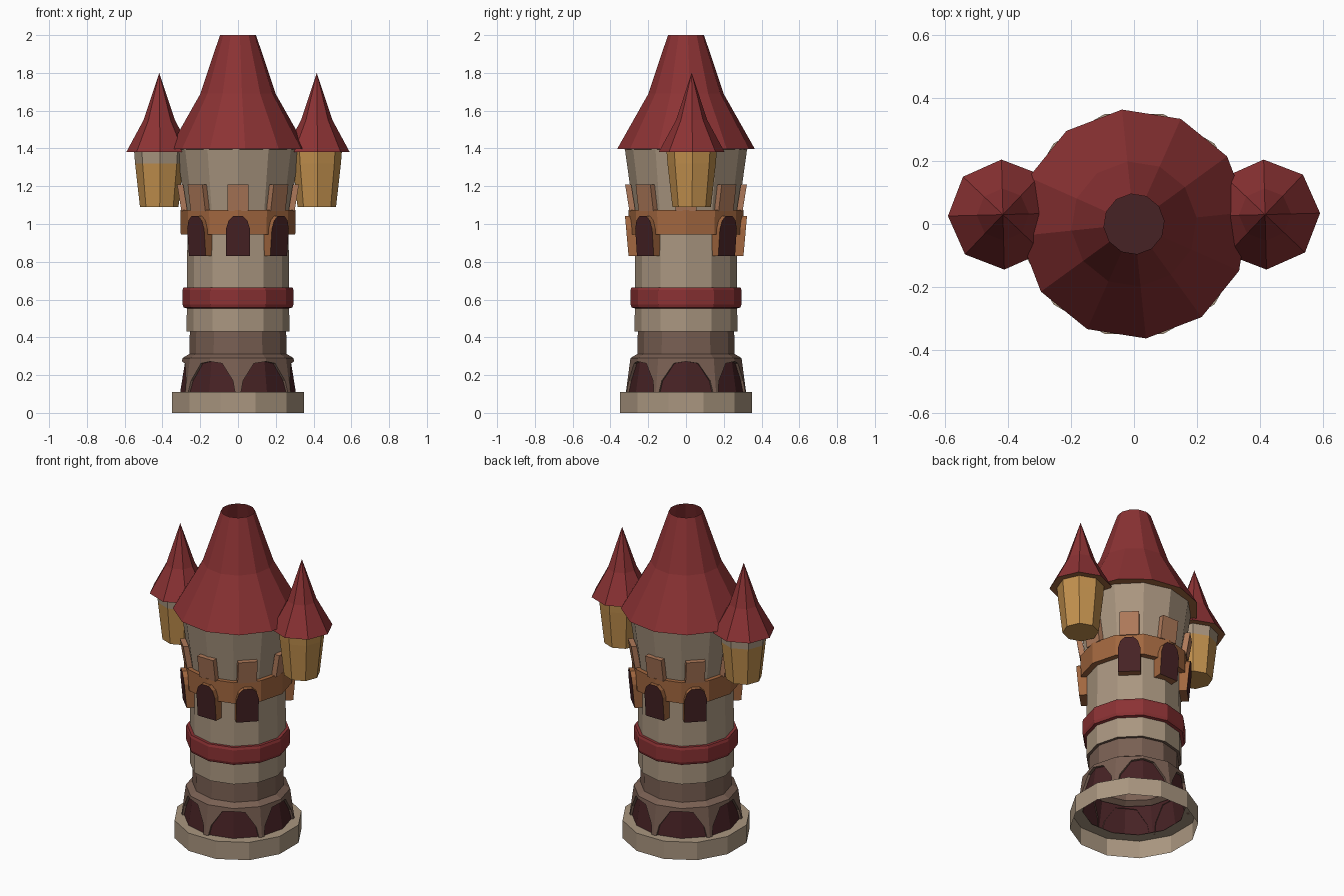
import bpy, bmesh, math

if "Cube" in bpy.data.objects:
    bpy.data.objects.remove(bpy.data.objects["Cube"])

def mat(name, rgb):
    m = bpy.data.materials.new(name)
    m.diffuse_color = (*rgb, 1)
    m.use_nodes = True
    m.node_tree.nodes["Principled BSDF"].inputs["Base Color"].default_value = m.diffuse_color
    return m

STONE = mat("beige stone", (.40, .305, .215))
BROWN = mat("brown stone", (.19, .115, .085))
RED = mat("roof red", (.26, .032, .034))
ORANGE = mat("orange wood", (.36, .135, .05))
MERLON = mat("light clay", (.42, .19, .10))
YELLOW = mat("ochre", (.54, .28, .075))
DARK = mat("dark maroon", (.062, .016, .018))

def finish(name, bm, mats):
    me = bpy.data.meshes.new(name)
    bm.to_mesh(me)
    bm.free()
    for m in mats:
        me.materials.append(m)
    ob = bpy.data.objects.new(name, me)
    bpy.context.collection.objects.link(ob)
    return ob

def polar(r, deg, z, c=(0, 0)):
    a = math.radians(deg)
    return (c[0] + r * math.cos(a), c[1] + r * math.sin(a), z)

def lathe(name, profile, n, mats, seg=None, offset=0, c=(0, 0)):
    """Spin (r, z) points upward; seg gives the material slot of each band."""
    bm = bmesh.new()
    rings = []
    for r, z in profile:
        if r == 0:
            rings.append([bm.verts.new((c[0], c[1], z))] * n)
        else:
            rings.append([bm.verts.new(polar(r, offset + 360 * i / n, z, c)) for i in range(n)])
    for k in range(len(rings) - 1):
        a, b = rings[k], rings[k + 1]
        for i in range(n):
            j = (i + 1) % n
            vs = list(dict.fromkeys((a[i], a[j], b[j], b[i])))
            f = bm.faces.new(vs)
            f.material_index = seg[k] if seg else 0
    return finish(name, bm, mats)

# Base ring, open underneath
lathe("base_ring", [(.362, 0), (.362, .11), (.29, .11)], 12, [STONE], offset=15)

# Dark recess behind the arches
lathe("arch_recess", [(.306, .11), (.278, .285)], 12, [DARK])

# Six-bay arcade: frame faces above each opening, with reveals
bm = bmesh.new()
cols = [(-30, .11), (-27, .11), (-25, .17), (-13, .262), (0, .272), (13, .262), (25, .17), (27, .11), (30, .11)]

def arch_r(deg, z, inner=False):
    # radius of a 12-sided drum at this angle
    flat = math.cos(math.radians(15)) / math.cos(math.radians(deg % 30 - 15))
    t = (z - .11) / .18
    return ((.300 - .028 * t) if inner else (.318 - .024 * t)) * flat

for k in range(6):
    prev = None
    for d, z in cols:
        ang = d + 60 * k
        cur = [bm.verts.new(polar(arch_r(d, zz, inn), ang, zz))
               for zz, inn in ((z, False), (.29, False), (z, True))]
        if prev:
            bm.faces.new((prev[0], cur[0], cur[1], prev[1]))
            bm.faces.new((prev[2], cur[2], cur[0], prev[0]))
        prev = cur
bmesh.ops.remove_doubles(bm, verts=bm.verts, dist=.0005)
finish("arcade", bm, [BROWN])

# Tower shaft
lathe("lower_shaft", [(.294, .29), (.258, .312), (.255, .43), (.272, .43)], 12, [BROWN])
lathe("shaft", [(.272, .43), (.268, .95)], 12, [STONE])
lathe("red_band", [(.268, .553), (.288, .558), (.294, .575), (.294, .65), (.288, .665), (.266, .665)], 12, [RED])
lathe("parapet_ring", [(.266, .945), (.303, .945), (.305, 1.075), (.275, 1.075)], 12, [ORANGE])
lathe("upper_wall", [(.278, 1.07), (.324, 1.4)], 12, [STONE])

# Main roof: flared, open at the tip, timber soffit and dark floor inside
lathe("main_roof", [(.315, 1.395), (.366, 1.398), (.2, 1.69), (.096, 2.0)], 12,
      [ORANGE, RED], [0, 1, 1], offset=6)
lathe("roof_floor", [(0, 1.41), (.32, 1.41)], 12, [DARK], offset=6)

def prism(name, outline, deg, r_in, r_out, mats, front_slot):
    """Extrude a (side, z) outline outward along a radius; radii depend on z."""
    a = math.radians(deg)
    bm = bmesh.new()

    def ring(rf):
        return [bm.verts.new((rf(z) * math.cos(a) - u * math.sin(a),
                              rf(z) * math.sin(a) + u * math.cos(a), z)) for u, z in outline]
    back, front = ring(r_in), ring(r_out)
    bm.faces.new(front).material_index = front_slot
    bm.faces.new(back[::-1])
    n = len(outline)
    for i in range(n):
        j = (i + 1) % n
        bm.faces.new((back[i], back[j], front[j], front[i]))
    bmesh.ops.recalc_face_normals(bm, faces=bm.faces)
    finish(name, bm, mats)

half = [(.063, .83), (.063, .975), (.05, 1.018), (.025, 1.042)]
window = half + [(-u, z) for u, z in reversed(half)]
block = [(.055, 1.07), (.055, 1.208), (-.055, 1.208), (-.055, 1.07)]

for k in range(8):
    deg = 45 * k
    # Leaning merlon plates on the parapet
    prism("merlon", block, deg, lambda z: .268 + (z - 1.07) * .16,
          lambda z: .300 + (z - 1.07) * .16, [MERLON], 0)
    # Arched windows, none behind the side turrets
    if k not in (0, 4):
        prism("window", window, deg, lambda z: .25,
              lambda z: .304 + (z - .83) * .09, [ORANGE, DARK], 1)

# Two hanging side turrets with pointed roofs
for side, top in (("left", STONE), ("right", YELLOW)):
    s = -1 if side == "left" else 1
    c = (s * .417, .03)
    lathe(side + "_turret", [(0, 1.09), (.102, 1.09), (.128, 1.32), (.133, 1.385)], 8,
          [YELLOW, top], [0, 0, 1], offset=1.5, c=c)
    lathe(side + "_turret_roof", [(.125, 1.382), (.175, 1.38), (.083, 1.55), (0, 1.8)], 8,
          [ORANGE, RED], [0, 1, 1], offset=1.5, c=c)
